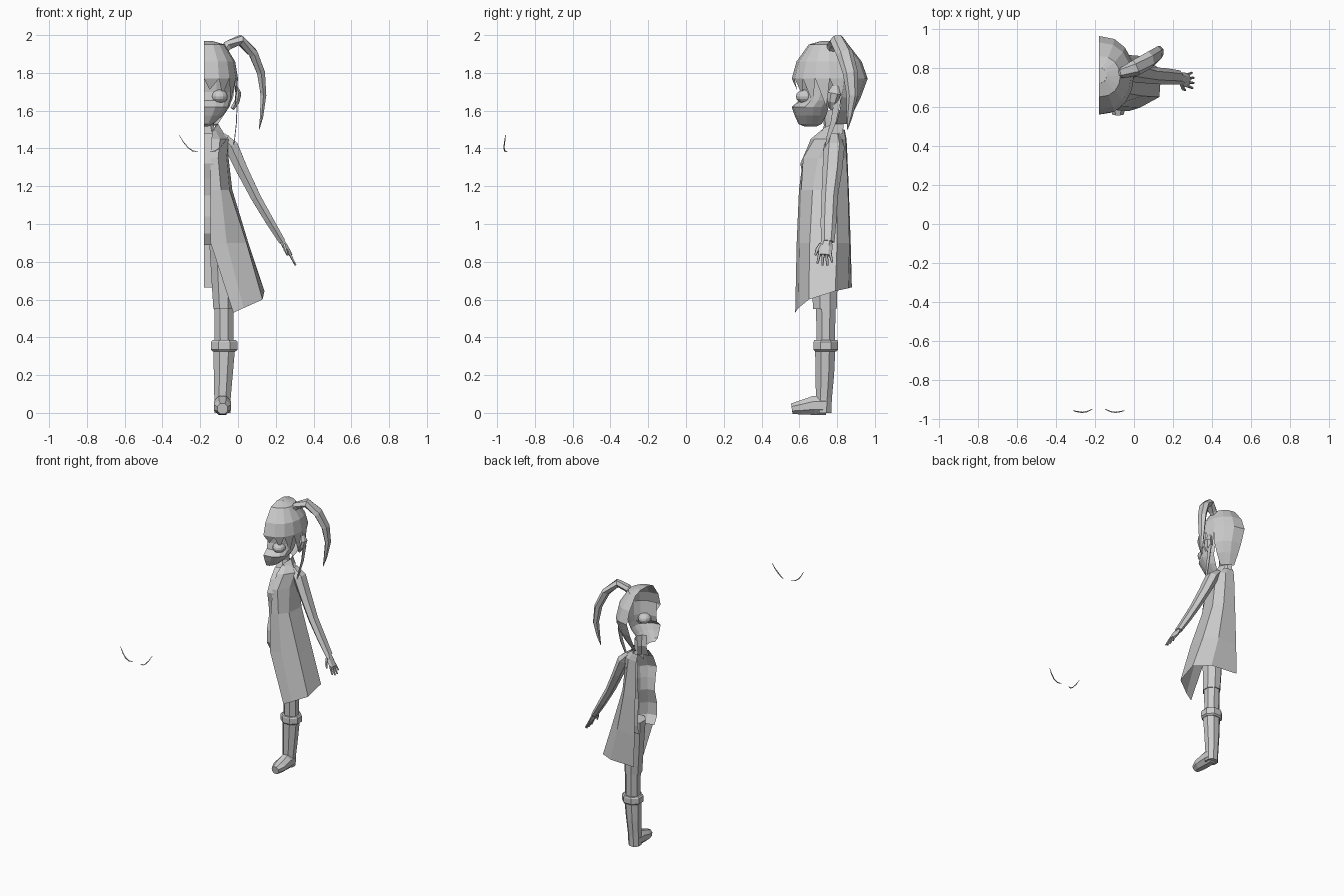
import bpy, bmesh, math
from mathutils import Vector

CX = -0.18  # cut plane of the half figure
grey = bpy.data.materials.new("plain grey")
grey.diffuse_color = (0.6, 0.6, 0.6, 1)


def make(name, verts, faces):
    me = bpy.data.meshes.new(name)
    me.from_pydata([tuple(v) for v in verts], [], faces)
    bm = bmesh.new()
    bm.from_mesh(me)
    bmesh.ops.recalc_face_normals(bm, faces=bm.faces)
    bm.to_mesh(me)
    bm.free()
    me.materials.append(grey)
    ob = bpy.data.objects.new(name, me)
    bpy.context.collection.objects.link(ob)
    return ob


def loft(name, rings, closed=True, caps=True, keep=lambda i, j: True):
    n = len(rings[0])
    verts = [v for r in rings for v in r]
    faces = []
    for i in range(len(rings) - 1):
        for j in range(n if closed else n - 1):
            if keep(i, j):
                k = (j + 1) % n
                faces.append((i*n+j, i*n+k, (i+1)*n+k, (i+1)*n+j))
    if caps:
        faces += [tuple(range(n)), tuple(range(len(verts) - n, len(verts)))]
    return make(name, verts, faces)


def half_ring(z, yf, yb, w, n=7, p=0.85):
    # open half oval, from the front round to the back
    out = []
    for j in range(n + 1):
        a = math.pi * j / n
        s, c = max(math.sin(a), 0) ** p, math.cos(a)
        out.append((CX + w * s, (yf + yb) / 2 - (yb - yf) / 2 * c, z))
    return out


def ring(cx, cy, z, rx, ry, n=8):
    return [(cx + rx * math.cos(math.tau * (j + .5) / n),
             cy + ry * math.sin(math.tau * (j + .5) / n), z) for j in range(n)]


def tube(name, path, n=6, up=(0, 1, 0)):
    # path rows: x, y, z, half width, half depth along up
    pts = [Vector(p[:3]) for p in path]
    rings = []
    for i, p in enumerate(path):
        t = (pts[min(i+1, len(pts)-1)] - pts[max(i-1, 0)]).normalized()
        a = Vector(up) - t * t.dot(Vector(up))
        a.normalize()
        b = t.cross(a)
        rings.append([pts[i] + b * p[3] * math.cos(math.tau*(j+.5)/n)
                      + a * p[4] * math.sin(math.tau*(j+.5)/n) for j in range(n)])
    return loft(name, rings)


# hair shell: full on top, only the back half lower down
loft("hair", [half_ring(*r, n=8) for r in [
    (1.97, .72, .80, .04), (1.95, .65, .86, .11), (1.86, .585, .93, .165),
    (1.77, .56, .962, .18), (1.67, .60, .925, .165), (1.60, .64, .89, .13),
    (1.53, .67, .85, .08)]],
    closed=False, caps=False, keep=lambda i, j: i < 3 or j >= 5)
make("hair_crown", half_ring(1.97, .72, .80, .04), [tuple(range(8))])

# pointed fringe locks hanging from the hair edge
edge = half_ring(1.77, .56, .962, .18, n=8)
for k, drop in enumerate([.06, .09, .13, .15, .13]):
    a, b = Vector(edge[k]), Vector(edge[k + 1])
    tip = (a + b) / 2 + Vector((-.01, .02, -drop))
    make(f"fringe_{k}", [a, b, tip], [(0, 1, 2)])

# face shell with protruding mouth
loft("face", [half_ring(*r, n=8) for r in [
    (1.80, .60, .82, .155), (1.70, .61, .82, .15), (1.655, .60, .80, .145),
    (1.62, .56, .79, .135), (1.575, .575, .77, .10), (1.53, .595, .74, .05),
    (1.515, .63, .70, .02)]],
    closed=False, caps=False, keep=lambda i, j: j < 6)

# eyeball
bpy.ops.mesh.primitive_uv_sphere_add(segments=14, ring_count=8, radius=1,
                                     location=(-.098, .632, 1.675))
eye = bpy.context.object
eye.name = "eye"
eye.scale = (.045, .05, .037)
eye.data.materials.append(grey)

# ear
tube("ear", [(-.03, .77, 1.61, .012, .012), (-.005, .775, 1.65, .016, .028),
             (.005, .785, 1.69, .014, .035), (-.01, .79, 1.73, .008, .018)])

# side ponytail
tube("ponytail", [(-.09, .765, 1.90, .02, .02), (-.055, .775, 1.945, .028, .03),
                  (.01, .80, 1.975, .028, .042), (.08, .84, 1.905, .027, .045),
                  (.122, .87, 1.80, .024, .04), (.135, .88, 1.68, .017, .03),
                  (.125, .865, 1.57, .01, .017), (.112, .855, 1.50, .002, .002)])

# thin lock in front of the ear
tube("side_lock", [(-.015, .80, 1.73, .004, .02), (-.005, .80, 1.64, .004, .025),
                   (-.008, .78, 1.54, .003, .02), (-.018, .75, 1.45, .003, .012),
                   (-.03, .735, 1.38, .001, .002)], n=4)

# neck
loft("neck", [half_ring(*r, n=5) for r in [
    (1.60, .72, .83, .055), (1.52, .73, .83, .055), (1.44, .70, .84, .08)]],
    closed=False, caps=False)

# shirt and lower trunk shell
loft("shirt", [half_ring(*r, n=6) for r in [
    (1.48, .70, .83, .07), (1.41, .645, .83, .11), (1.32, .605, .835, .115),
    (1.24, .62, .83, .10), (1.15, .63, .82, .095), (1.04, .60, .83, .115),
    (.95, .60, .83, .125), (.89, .635, .82, .12)]], closed=False, caps=False)

# open coat: columns run from the front edge round to the centre back
coat = [
    (1.50, [(-.135, .72), (-.12, .74), (-.105, .77), (-.11, .81), (-.14, .835), (CX, .84)]),
    (1.45, [(-.14, .66), (-.095, .68), (-.05, .75), (-.055, .81), (-.11, .845), (CX, .85)]),
    (1.35, [(-.145, .62), (-.105, .62), (-.06, .70), (-.05, .80), (-.10, .85), (CX, .855)]),
    (1.18, [(-.145, .598), (-.09, .61), (-.045, .67), (-.03, .80), (-.08, .858), (CX, .862)]),
    (.90, [(-.145, .586), (-.06, .60), (.045, .655), (.055, .80), (-.03, .865), (CX, .872)]),
    (.63, [(-.025, .578), (.03, .595), (.13, .65), (.14, .79), (.03, .86), (CX, .878)])]
hem = [.53, .555, .60, .645, .66, .665]
loft("coat", [[(x, y, hem[j] if z == .63 else z) for j, (x, y) in enumerate(row)]
              for z, row in coat], closed=False, caps=False)
# turned collar
loft("collar", [[(-.14, .70, 1.40), (-.10, .70, 1.42), (-.06, .76, 1.455), (-.10, .83, 1.48)],
                [(-.135, .70, 1.48), (-.125, .73, 1.51), (-.105, .78, 1.53), (-.13, .835, 1.53)]],
     closed=False, caps=False)

# trousers, leg, boot cuff and boot
loft("trouser_leg", [ring(-.09, .735, .95, .07, .085), ring(-.082, .735, .75, .066, .075),
                     ring(-.075, .735, .55, .06, .068)])
loft("leg", [ring(-.075, .74, .55, .055, .056), ring(-.073, .74, .37, .054, .052)])
loft("boot_cuff", [ring(-.073, .74, .385, .068, .066), ring(-.073, .74, .375, .077, .07),
                   ring(-.073, .74, .335, .077, .07), ring(-.073, .74, .325, .064, .06)])
loft("boot_shaft", [ring(-.073, .737, .34, .062, .058), ring(-.078, .735, .2, .054, .053),
                    ring(-.082, .73, .08, .047, .046), ring(-.082, .725, 0, .046, .048)])
tube("boot_foot", [(-.082, .74, .04, .048, .055), (-.082, .68, .04, .05, .055),
                   (-.082, .61, .029, .05, .041), (-.082, .56, .022, .03, .03)],
     n=8, up=(0, 0, 1))

# sleeve
tube("arm", [(-.085, .785, 1.465, .025, .035), (-.035, .785, 1.41, .042, .055),
             (.02, .775, 1.29, .036, .052), (.095, .76, 1.14, .03, .043),
             (.165, .755, 1.02, .026, .042), (.235, .75, .905, .02, .036)])

# hand with four fingers and a thumb
tube("hand", [(.225, .748, .925, .013, .024), (.25, .74, .88, .017, .036),
              (.28, .735, .835, .011, .036)])
for k, (dy, length) in enumerate([(-.027, .045), (-.009, .055), (.009, .055), (.027, .04)]):
    y = .735 + dy
    end = (.275 + length * .55, y + dy * .45, .842 - length * 1.1)
    tube(f"finger_{k}", [(.272, y, .847, .008, .009), (*end, .005, .006)], n=5)
tube("thumb", [(.242, .715, .895, .009, .011), (.25, .695, .865, .009, .011),
               (.262, .685, .835, .005, .006)], n=5)

# detached lash strips, mirrored about the cut plane
lash = [(-.312, -.955, 1.472, .001, .002), (-.29, -.96, 1.435, .003, .004),
        (-.265, -.964, 1.405, .004, .004), (-.24, -.96, 1.387, .004, .004),
        (-.212, -.947, 1.382, .001, .002)]
tube("lash_left", lash, n=4)
tube("lash_right", [(2 * CX - r[0], *r[1:]) for r in lash], n=4)
